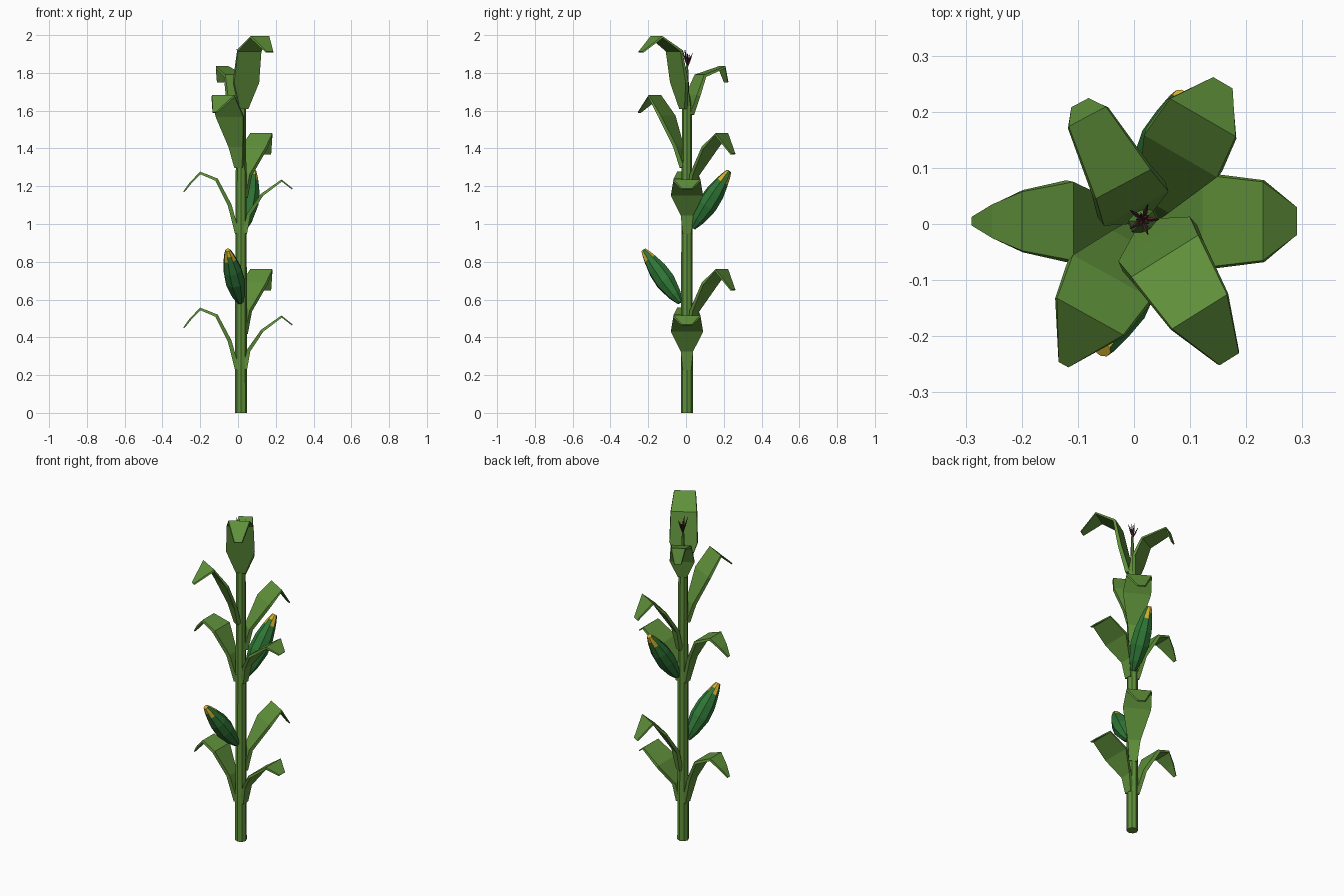
import bpy, bmesh, math, random
from mathutils import Vector

cube = bpy.data.objects.get("Cube")
if cube:
    bpy.data.objects.remove(cube)
random.seed(4)
CENTRE = Vector((0.016, 0.005, 0))


def material(name, rgb):
    m = bpy.data.materials.new(name)
    m.use_nodes = True
    m.diffuse_color = (*rgb, 1)
    m.node_tree.nodes["Principled BSDF"].inputs["Base Color"].default_value = (*rgb, 1)
    return m


leaf_green = material("leaf green", (0.115, 0.28, 0.042))
husk_green = material("husk green", (0.028, 0.18, 0.036))
kernel_yellow = material("kernel yellow", (0.66, 0.44, 0.025))
tassel_brown = material("tassel brown", (0.085, 0.024, 0.03))


def finish(name, bm, *mats):
    bmesh.ops.recalc_face_normals(bm, faces=bm.faces)
    me = bpy.data.meshes.new(name)
    bm.to_mesh(me)
    bm.free()
    ob = bpy.data.objects.new(name, me)
    bpy.context.collection.objects.link(ob)
    for m in mats:
        me.materials.append(m)


def lathe(bm, start, end, rings, sides):
    """Flat-sided body along a line; rings are (fraction, radius)."""
    axis = end - start
    turn = axis.to_track_quat('Z', 'Y')
    loops = []
    for t, r in rings:
        loops.append([bm.verts.new(start + axis * t + turn @ Vector(
            (r * math.cos(math.tau * i / sides), r * math.sin(math.tau * i / sides), 0)))
            for i in range(sides)])
    bands = [[bm.faces.new((a[i], a[(i + 1) % sides], b[(i + 1) % sides], b[i]))
              for i in range(sides)] for a, b in zip(loops, loops[1:])]
    bm.faces.new(loops[0][::-1])
    return bands, bm.faces.new(loops[-1])


def leaf(name, degrees, profile, lift=0):
    """Bent blade, thick at the stalk and thin at the tip; profile is (distance out, height, width)."""
    a = math.radians(degrees)
    out, side = Vector((math.cos(a), math.sin(a), 0)), Vector((-math.sin(a), math.cos(a), 0))
    up = Vector((0, 0, 1))
    bm = bmesh.new()
    loops = []
    for i, (r, z, w) in enumerate(profile):
        before, after = profile[max(i - 1, 0)], profile[min(i + 1, len(profile) - 1)]
        run = (out * (after[0] - before[0]) + up * (after[1] - before[1])).normalized()
        normal = side.cross(run)
        thick = 0.024 - 0.017 * i / (len(profile) - 1)
        mid = CENTRE + out * r + up * (z + lift)
        upper, lower = mid - normal * thick / 2, mid + normal * thick / 2
        loops.append([bm.verts.new(p) for p in (
            upper + side * w / 2, upper - side * w / 2,
            lower - side * (w / 2 + .003), lower + side * (w / 2 + .003))])
    for p, q in zip(loops, loops[1:]):
        for i in range(4):
            j = (i + 1) % 4
            bm.faces.new((p[i], p[j], q[j], q[i]))
    bm.faces.new(loops[0])
    bm.faces.new(loops[-1])
    finish(name, bm, leaf_green)


def cob(name, start, end):
    """Husk with ragged points around the bare kernel tip."""
    bm = bmesh.new()
    rings = [(0, .016), (.15, .037), (.4, .055), (.62, .051), (.82, .035), (.91, .026), (1, .014)]
    bands, tip = lathe(bm, Vector(start), Vector(end), rings, 8)
    tip.material_index = 1
    for i in range(8):
        bands[-2][i].material_index = i % 2
        bands[-1][i].material_index = 0 if i % 4 == 0 else 1
    finish(name, bm, husk_green, kernel_yellow)


# Stalk with a thin upper stem
bm = bmesh.new()
lathe(bm, CENTRE, CENTRE + Vector((0, 0, 1.84)),
      [(0, .032), (.5, .03), (.88, .026), (.92, .012), (1, .006)], 8)
finish("stalk", bm, leaf_green)

# Two matching tiers of three leaves
right_leaf = [(.02, .23, .04), (.04, .33, .06), (.112, .435, .165), (.215, .51, .14), (.272, .465, .05)]
left_leaf = [(.02, .23, .04), (.06, .38, .07), (.13, .515, .14), (.215, .55, .105), (.265, .5, .06), (.303, .45, .015)]
rear_leaf = [(.02, .42, .04), (.045, .54, .065), (.14, .685, .15), (.212, .755, .135), (.282, .65, .04)]
for tier, lift in (("lower", 0), ("middle", .72)):
    leaf(tier + "_left_leaf", 0, right_leaf, lift)
    leaf(tier + "_right_leaf", 180, left_leaf, lift)
    leaf(tier + "_rear_leaf", 60, rear_leaf, lift)

# Three top leaves
leaf("upper_front_leaf", 241, [(.02, 1.3, .04), (.05, 1.41, .08), (.12, 1.57, .16), (.195, 1.678, .135), (.29, 1.59, .02)])
leaf("top_front_leaf", 302, [(.02, 1.61, .045), (.047, 1.75, .15), (.08, 1.918, .14), (.19, 1.99, .115), (.288, 1.91, .04)])
leaf("top_rear_leaf", 118, [(.018, 1.58, .045), (.035, 1.68, .13), (.08, 1.785, .11), (.21, 1.83, .075), (.236, 1.75, .035)])

# Cobs in their husks
cob("front_cob", (.012, -.03, .585), (-.055, -.225, .862))
cob("rear_cob", (.035, .035, .98), (.083, .228, 1.28))

# Tassel of thin spikes
bm = bmesh.new()
root = CENTRE + Vector((0, .003, 1.83))
for i in range(10):
    a = math.tau * i / 10
    spread = .012 if i % 2 else .028
    tip = root + Vector((spread * math.cos(a), spread * math.sin(a), random.uniform(.06, .1)))
    lathe(bm, root, tip, [(0, .002), (.5, .004), (1, .001)], 4)
finish("tassel", bm, tassel_brown)
